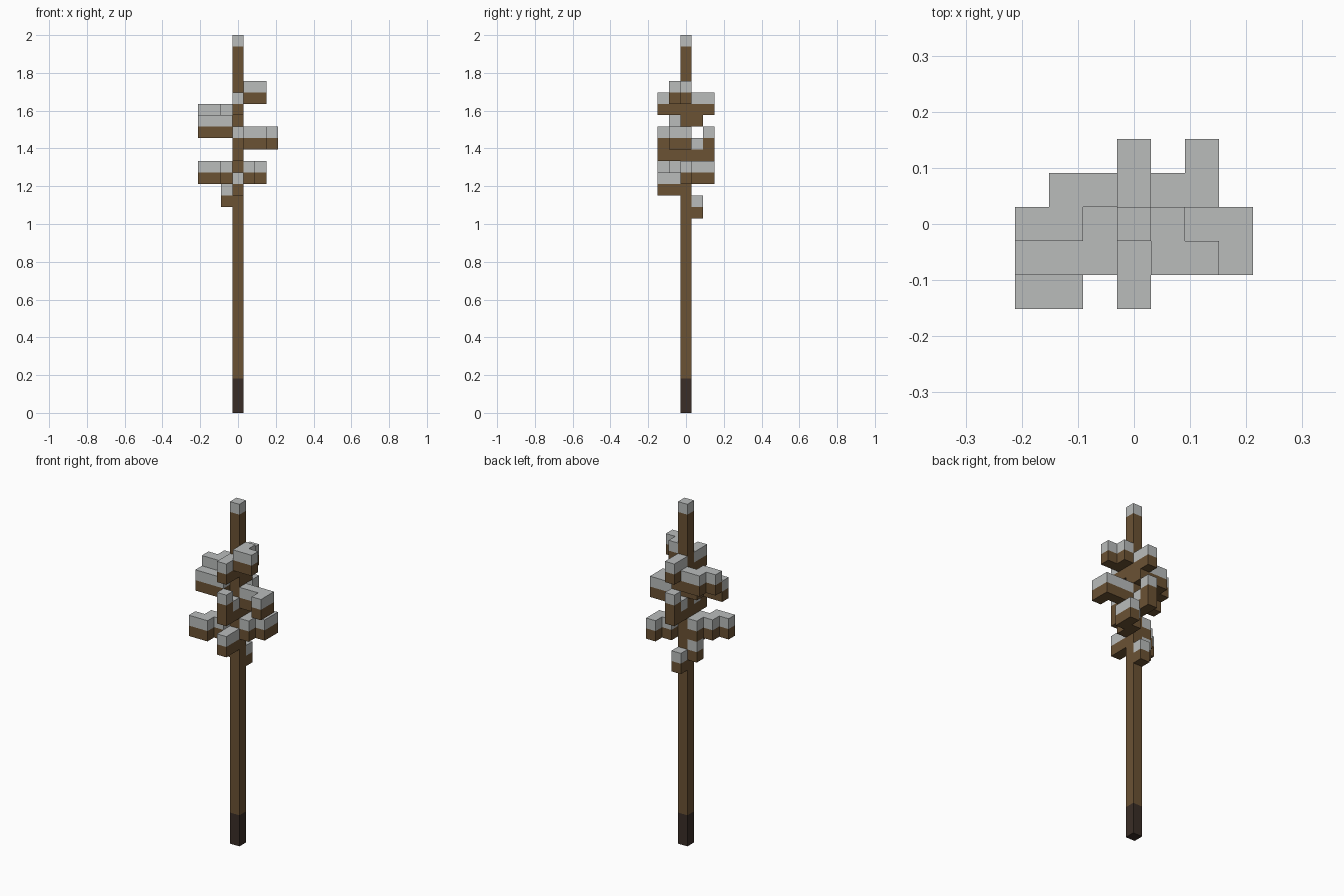
import bpy, bmesh
from mathutils import Vector

if "Cube" in bpy.data.objects:
    bpy.data.objects.remove(bpy.data.objects["Cube"], do_unlink=True)

HEIGHT = 33
U = 2 / HEIGHT  # edge of one block


def material(name, rgb):
    m = bpy.data.materials.new(name)
    m.use_nodes = True
    m.diffuse_color = (*rgb, 1)
    bsdf = next(n for n in m.node_tree.nodes if n.type == "BSDF_PRINCIPLED")
    bsdf.inputs["Base Color"].default_value = (*rgb, 1)
    bsdf.inputs["Roughness"].default_value = 0.9
    return m


WOOD, SNOW, CHAR = range(3)
MATERIALS = [material("bark_brown", (0.147, 0.084, 0.034)),
             material("snow_grey", (0.49, 0.505, 0.50)),
             material("dark_base", (0.042, 0.027, 0.020))]

parts = {}

# Trunk: dark foot, brown shaft, pale cap
parts["trunk"] = {(0, 0, k): CHAR if k < 3 else SNOW if k == HEIGHT - 1 else WOOD
                  for k in range(HEIGHT)}

STEPS = {"E": (1, 0), "W": (-1, 0), "N": (0, 1), "S": (0, -1), "U": (0, 0)}


def branch(name, level, route):
    """Walk out from the trunk; each block of wood carries a block of snow."""
    cells, x, y, k = {}, 0, 0, level
    for step in route:
        x, y = x + STEPS[step][0], y + STEPS[step][1]
        if step == "U":  # the limb turns up one block
            k += 1
        cells[x, y, k] = WOOD
        cells[x, y, k + 1] = SNOW
    parts[name] = cells


# Branches from the lowest to the highest
branch("back_stub", 17, "N")
branch("right_stub", 18, "W")
branch("low_front_branch", 19, "SS")
branch("low_right_branch", 20, "WSWSW")
branch("low_left_branch", 20, "ENEN")
branch("front_hook", 22, "SSU")
branch("back_hook", 22, "NNU")
branch("mid_left_branch", 23, "EEES")
branch("mid_right_branch", 24, "WSWW")
branch("upper_right_branch", 25, "NWWSW")
branch("upper_front_branch", 26, "SS")
branch("upper_back_branch", 26, "NN")
branch("top_left_branch", 27, "ESE")

# Where two limbs share a block, bare wood wins
solid = {}
for cells in parts.values():
    for c, m in cells.items():
        if c not in solid or m == WOOD and solid[c] == SNOW:
            solid[c] = m


def build(name, cells):
    """Make the outer skin of a part, leaving out faces buried in other blocks."""
    bm = bmesh.new()
    for c in cells:
        centre = Vector((c[0], c[1], c[2] + 0.5))
        for axis in range(3):
            for sign in (-1, 1):
                n = [0, 0, 0]
                n[axis] = sign
                if tuple(a + b for a, b in zip(c, n)) in solid:
                    continue
                n = Vector(n) / 2
                a, b = Vector((0, 0, 0)), Vector((0, 0, 0))
                a[(axis + 1) % 3] = 0.5
                b[(axis + 2) % 3] = 0.5 * sign
                ring = (-a - b, a - b, a + b, b - a)
                face = bm.faces.new([bm.verts.new((centre + n + r) * U) for r in ring])
                face.material_index = solid[c]
    bmesh.ops.remove_doubles(bm, verts=bm.verts, dist=U / 100)
    # Merge flat runs of blocks into clean faces
    bmesh.ops.dissolve_limit(bm, angle_limit=0.01, verts=bm.verts, edges=bm.edges,
                             delimit={"MATERIAL"})
    mesh = bpy.data.meshes.new(name)
    bm.to_mesh(mesh)
    bm.free()
    for m in MATERIALS:
        mesh.materials.append(m)
    bpy.context.collection.objects.link(bpy.data.objects.new(name, mesh))


for part_name, part_cells in parts.items():
    build(part_name, part_cells)
